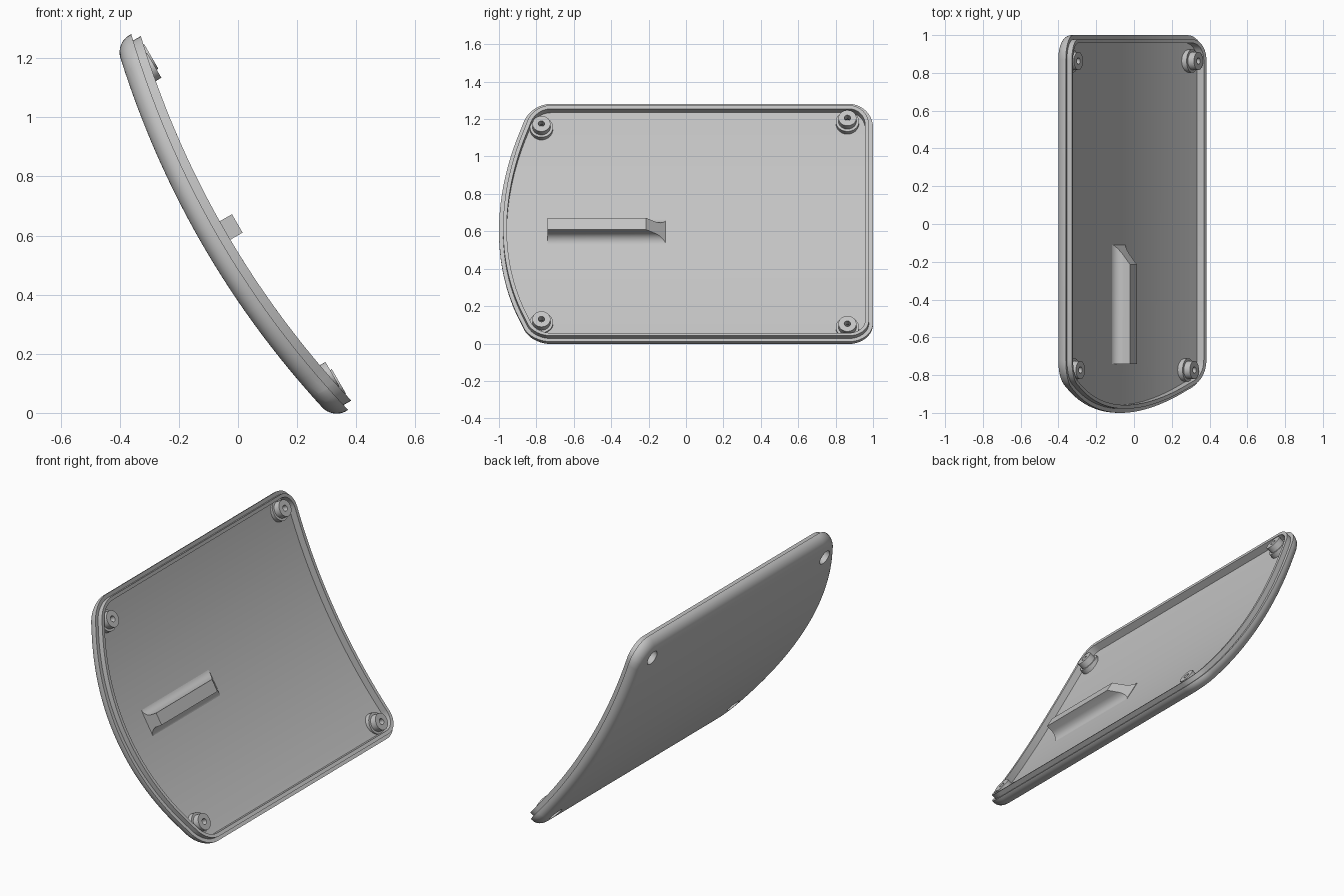
import bpy, bmesh, math
from mathutils import Matrix, Vector

if "Cube" in bpy.data.objects:
    bpy.data.objects.remove(bpy.data.objects["Cube"])

# Local frame: x runs down the chord of the curved panel, y along it, z out of its hollow side
FRAME = Matrix.Translation((0.027, 0, 0.658)) @ Matrix.Rotation(math.radians(60), 4, 'Y')

grey = bpy.data.materials.new("grey plastic")
grey.diffuse_color = (0.55, 0.55, 0.55, 1)
grey.use_nodes = True
grey.node_tree.nodes["Principled BSDF"].inputs["Base Color"].default_value = grey.diffuse_color


def bend(x):
    """Height of the rim's arc at x."""
    return -0.082 + x * x / 6.16


def make(name, bm):
    bmesh.ops.recalc_face_normals(bm, faces=bm.faces)
    bm.transform(FRAME)
    me = bpy.data.meshes.new(name)
    bm.to_mesh(me)
    bm.free()
    me.materials.append(grey)
    ob = bpy.data.objects.new(name, me)
    bpy.context.collection.objects.link(ob)
    return ob


def activate(ob):
    bpy.ops.object.select_all(action='DESELECT')
    ob.select_set(True)
    bpy.context.view_layer.objects.active = ob


def smooth(ob):
    activate(ob)
    bpy.ops.object.shade_smooth_by_angle(angle=math.radians(30))


def outline(d):
    """Panel outline inset by d: two round corners, two wide corners, one bowed end."""
    pts = []

    def arc(cx, cy, r, a0, a1, n):
        for i in range(n + 1):
            a = math.radians(a0 + (a1 - a0) * i / n)
            pts.append((cx + r * math.cos(a), cy + r * math.sin(a)))

    arc(0.604, 0.87, 0.13 - d, 0, 90, 10)
    arc(-0.604, 0.87, 0.13 - d, 90, 180, 10)
    arc(-0.574, -0.72, 0.16 - d, 180, 246, 8)
    arc(0, 0.569, 1.569 - d, 247.5, 292.5, 30)
    arc(0.574, -0.72, 0.16 - d, 294, 360, 8)
    return pts


def lathe(bm, profile, cx, cy, closed_loop=True, n=32):
    """Spin (radius, height) points about a vertical axis."""
    rings = [[bm.verts.new((cx + r * math.cos(k * math.tau / n),
                            cy + r * math.sin(k * math.tau / n), z)) for k in range(n)]
             for r, z in profile]
    pairs = list(zip(rings, rings[1:]))
    if closed_loop:
        pairs.append((rings[-1], rings[0]))
    else:
        bm.faces.new(rings[0])
        bm.faces.new(rings[-1])
    for a, b in pairs:
        for k in range(n):
            j = (k + 1) % n
            bm.faces.new((a[k], a[j], b[j], b[k]))


# Shell: rounded outer edge, stepped rim lip and recessed floor, as (inset, height) rings
section = [(0.05 * (1 - math.sin(t)), -0.04 - 0.05 * math.cos(t))
           for t in (i * math.pi / 16 for i in range(9))]
section += [(0, -0.03), (0.022, -0.03), (0.022, 0), (0.042, 0), (0.042, -0.042)]
bm = bmesh.new()
rings = [[bm.verts.new((x, y, h)) for x, y in outline(d)] for d, h in section]
for a, b in zip(rings, rings[1:]):
    for k in range(len(a)):
        j = (k + 1) % len(a)
        bm.faces.new((a[k], a[j], b[j], b[k]))
bm.faces.new(rings[0])
bm.faces.new(rings[-1])
# Slice into strips, then bend along the arc
for i in range(-19, 20):
    bmesh.ops.bisect_plane(bm, geom=bm.verts[:] + bm.edges[:] + bm.faces[:], dist=1e-5,
                           plane_co=(i * 0.0353, 0, 0), plane_no=(1, 0, 0))
for v in bm.verts:
    v.co.z += bend(v.co.x)
shell = make("panel_shell", bm)

# Screw positions, mirrored across the panel
screws = [(s * x, y) for s in (-1, 1) for x, y in ((0.635, 0.863), (0.603, -0.773))]

# Counterbored screw holes through the shell
bm = bmesh.new()
for x, y in screws:
    z = bend(x)
    lathe(bm, [(0.042, z - 0.2), (0.042, z + 0.003)], x, y, closed_loop=False)
cutter = make("hole_cutter", bm)
cutter.hide_render = True
activate(shell)
mod = shell.modifiers.new("screw_holes", 'BOOLEAN')
mod.operation = 'DIFFERENCE'
mod.solver = 'EXACT'
mod.object = cutter
bpy.ops.object.modifier_apply(modifier=mod.name)
bpy.data.objects.remove(cutter)
smooth(shell)

# Screw bosses: a wide foot and a narrower post with a small hole
for i, (x, y) in enumerate(screws):
    z = bend(x)
    bm = bmesh.new()
    lathe(bm, [(0.0418, z - 0.066), (0.0418, z - 0.03), (0.017, z - 0.03), (0.017, z + 0.013),
               (0.048, z + 0.013), (0.048, z - 0.024), (0.062, z - 0.024), (0.062, z - 0.062)],
          x, y)
    smooth(make("screw_boss_%d" % (i + 1), bm))

# Grip rib: block with flared feet, one end cut off by a ramp
top, floor, r = -0.034, -0.124, 0.05
right = [(0.036, top)]
for i in range(9):
    t = i * math.pi / 16
    right.append((0.036 + r * (1 - math.cos(t)), floor + r * (1 - math.sin(t))))
right.append((0.036 + r, floor - 0.015))
profile = right + [(-x, z) for x, z in reversed(right)]
bm = bmesh.new()
start = bm.faces.new([bm.verts.new((x, -0.74, z)) for x, z in profile])
ext = bmesh.ops.extrude_face_region(bm, geom=[start], use_keep_orig=True)
bmesh.ops.translate(bm, vec=(0, 0.63, 0),
                    verts=[g for g in ext['geom'] if isinstance(g, bmesh.types.BMVert)])
cut = bmesh.ops.bisect_plane(bm, geom=bm.verts[:] + bm.edges[:] + bm.faces[:],
                             plane_co=(0, -0.215, top), plane_no=Vector((0, 0.087, 0.105)),
                             clear_outer=True)
bmesh.ops.holes_fill(bm, edges=[e for e in bm.edges if e.is_boundary], sides=0)
smooth(make("grip_rib", bm))
